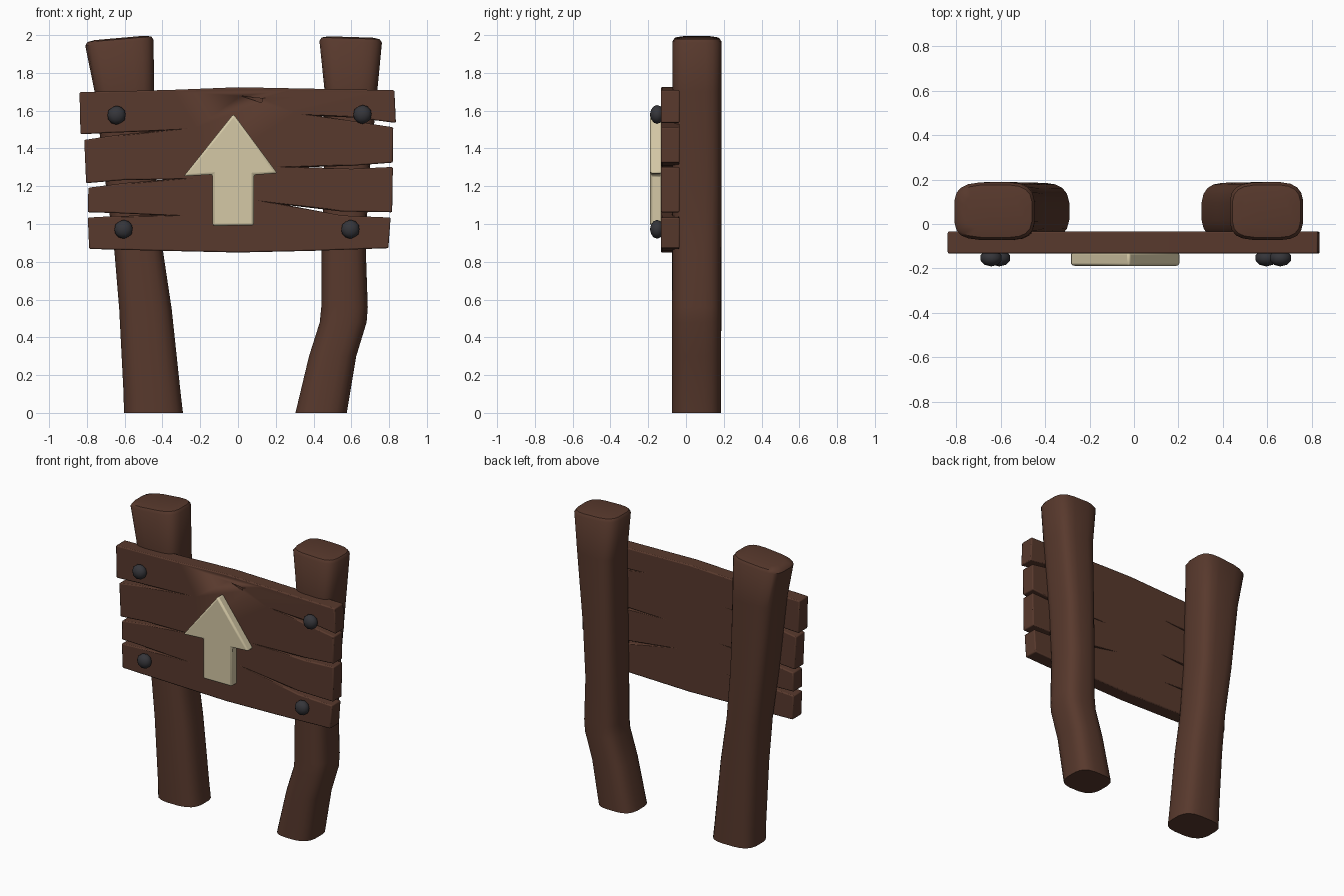
import bpy, bmesh, math

if "Cube" in bpy.data.objects:
    bpy.data.objects.remove(bpy.data.objects["Cube"])

def material(name, rgb):
    m = bpy.data.materials.new(name)
    m.diffuse_color = (*rgb, 1)
    m.use_nodes = True
    m.node_tree.nodes["Principled BSDF"].inputs["Base Color"].default_value = m.diffuse_color
    return m

WOOD = material("brown wood", (0.098, 0.041, 0.026))
CREAM = material("cream paint", (0.66, 0.58, 0.38))
IRON = material("dark iron", (0.036, 0.036, 0.042))

def finish(bm, name, mat, bevel=0, segments=2, angle=40):
    bmesh.ops.recalc_face_normals(bm, faces=bm.faces)
    me = bpy.data.meshes.new(name)
    bm.to_mesh(me)
    bm.free()
    ob = bpy.data.objects.new(name, me)
    bpy.context.collection.objects.link(ob)
    me.materials.append(mat)
    if bevel:
        b = ob.modifiers.new("soft edges", 'BEVEL')
        b.width, b.segments = bevel, segments
        b.limit_method, b.angle_limit = 'ANGLE', math.radians(35)
    bpy.ops.object.select_all(action='DESELECT')
    ob.select_set(True)
    bpy.context.view_layer.objects.active = ob
    bpy.ops.object.shade_smooth_by_angle(angle=math.radians(angle))
    return ob

def slab(name, pts, y0, y1, mat, bevel=0):
    # front outline (x, z) extruded from y0 to y1
    bm = bmesh.new()
    f = bm.faces.new([bm.verts.new((x, y0, z)) for x, z in pts])
    r = bmesh.ops.extrude_face_region(bm, geom=[f])
    for v in r["geom"]:
        if isinstance(v, bmesh.types.BMVert):
            v.co.y = y1
    return finish(bm, name, mat, bevel)

def post(name, rings, tilt):
    # rounded-square rings (z, left x, right x), closed by a worn crown
    bm, n, loops = bmesh.new(), 20, []
    last = rings[-1]
    w = (last[2] - last[1]) / 2
    specs = [(z, l, r, 0, 0) for z, l, r in rings]
    specs += [(last[0] + 0.018, last[1] + 0.012, last[2] - 0.012, 0.012, 1),
              (last[0] + 0.025, last[1] + 0.05, last[2] - 0.05, 0.05, 1)]
    for z, l, r, inset, top in specs:
        cx, hx, hy = (l + r) / 2, (r - l) / 2, 0.131 - inset
        e = 0.66 if z < 1 else 0.55
        loop = []
        for i in range(n):
            a = 2 * math.pi * (i + 0.5) / n
            c, s = math.cos(a), math.sin(a)
            k = 1 + 0.012 * math.sin(3 * a + z * 2)
            x = cx + hx * math.copysign(abs(c) ** e, c)
            y = 0.057 + hy * k * math.copysign(abs(s) ** e, s)
            dz = tilt * (x - cx) / w if z > 1.9 else 0
            loop.append(bm.verts.new((x, y, z + dz)))
        loops.append(loop)
    for a, b in zip(loops, loops[1:]):
        for i in range(n):
            j = (i + 1) % n
            bm.faces.new((a[i], a[j], b[j], b[i]))
    bm.faces.new(loops[0])
    bm.faces.new(loops[-1])
    return finish(bm, name, WOOD, angle=42)

# Two crooked posts
post("left_post", [(0, -0.605, -0.29), (0.1, -0.607, -0.302), (0.55, -0.63, -0.35),
                   (0.85, -0.655, -0.395), (1.2, -0.70, -0.43), (1.7, -0.76, -0.443),
                   (1.96, -0.81, -0.446)], 0.016)
post("right_post", [(0, 0.303, 0.577), (0.3, 0.375, 0.627), (0.48, 0.432, 0.682),
                    (0.56, 0.44, 0.688), (0.85, 0.442, 0.678), (1.2, 0.452, 0.69),
                    (1.7, 0.458, 0.738), (1.965, 0.43, 0.763)], -0.005)

# Sign board with split plank ends
outline = [(-0.839, 1.698), (-0.35, 1.71), (0, 1.724), (0.3, 1.718), (0.828, 1.708),
           (0.836, 1.535), (0.62, 1.563), (0.44, 1.571), (0.62, 1.543), (0.822, 1.512),
           (0.82, 1.325), (0.6, 1.308), (0.36, 1.301), (0.6, 1.292), (0.82, 1.302),
           (0.816, 1.062), (0.55, 1.066), (0.26, 1.10), (0.55, 1.045), (0.808, 1.034),
           (0.796, 0.872), (0.4, 0.858), (0, 0.849), (-0.4, 0.858), (-0.788, 0.868),
           (-0.795, 1.034), (-0.65, 1.042), (-0.43, 1.047), (-0.65, 1.058), (-0.795, 1.062),
           (-0.792, 1.192), (-0.60, 1.217), (-0.39, 1.235), (-0.60, 1.233), (-0.804, 1.216),
           (-0.814, 1.445), (-0.65, 1.47), (-0.44, 1.492), (-0.65, 1.484), (-0.834, 1.475)]
board = slab("sign_board", outline, -0.133, -0.034, WOOD, 0.012)

# Small chipped nick near the top of the board
nick = slab("nick_cutter", [(0.015, 1.678), (0.13, 1.664), (0.125, 1.642)], -0.2, -0.125, WOOD)
nick.hide_render = True
nick.hide_set(True)
cut = board.modifiers.new("nick", 'BOOLEAN')
cut.operation, cut.object, cut.solver = 'DIFFERENCE', nick, 'EXACT'

# Raised arrow
slab("arrow", [(-0.024, 1.583), (0.209, 1.268), (0.084, 1.26), (0.084, 0.992),
               (-0.135, 0.99), (-0.135, 1.262), (-0.288, 1.252)], -0.19, -0.125, CREAM, 0.012)

# Four rounded bolts
for label, x, z in [("upper_left", -0.643, 1.576), ("upper_right", 0.659, 1.58),
                    ("lower_left", -0.606, 0.972), ("lower_right", 0.595, 0.972)]:
    bm = bmesh.new()
    bmesh.ops.create_icosphere(bm, subdivisions=2, radius=1)
    for v in bm.verts:
        v.co = (x + v.co.x * 0.05, -0.153 + v.co.y * 0.038, z + v.co.z * 0.05)
    finish(bm, label + "_bolt", IRON)
